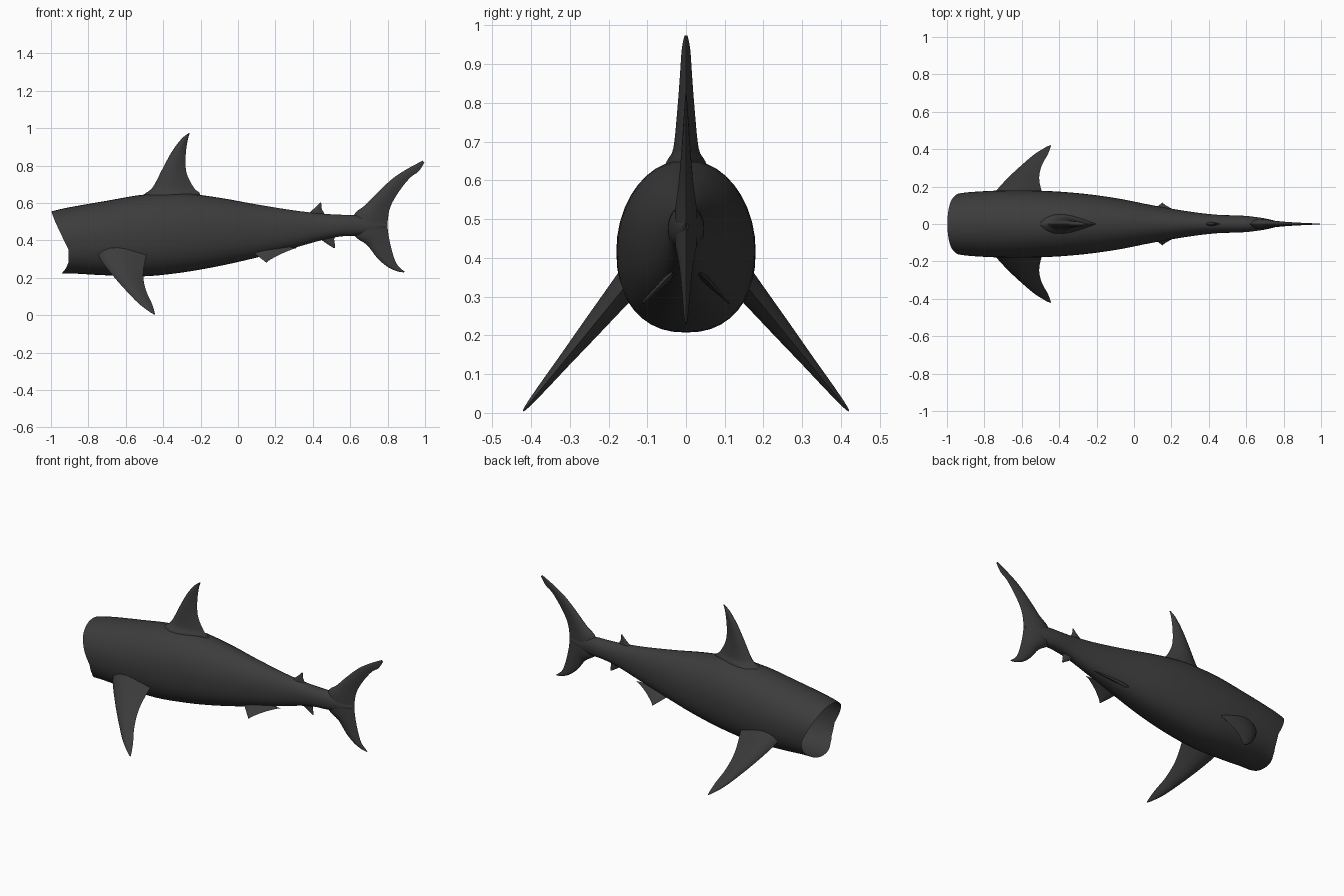
import bpy, bmesh, math
from mathutils import Vector

if "Cube" in bpy.data.objects:
    bpy.data.objects.remove(bpy.data.objects["Cube"])

skin = bpy.data.materials.new("dark_skin")
skin.diffuse_color = (0.045, 0.045, 0.045, 1)
skin.use_nodes = True
skin.node_tree.nodes["Principled BSDF"].inputs["Base Color"].default_value = skin.diffuse_color


def smooth_rows(rows, steps):
    """Catmull-Rom interpolation through rows of numbers."""
    out = []
    for i in range(len(rows) - 1):
        a, b = rows[max(i - 1, 0)], rows[i]
        c, d = rows[i + 1], rows[min(i + 2, len(rows) - 1)]
        for k in range(steps):
            t = k / steps
            out.append([0.5 * (2 * q + (r - p) * t + (2 * p - 5 * q + 4 * r - s) * t * t
                               + (3 * q - p - 3 * r + s) * t ** 3)
                        for p, q, r, s in zip(a, b, c, d)])
    return out + [list(rows[-1])]


def loft(name, rings, cap_start, cap_end):
    """Skin a list of closed rings of points into a smooth object."""
    bm = bmesh.new()
    loops = [[bm.verts.new(p) for p in ring] for ring in rings]
    n = len(loops[0])
    for r0, r1 in zip(loops, loops[1:]):
        for i in range(n):
            j = (i + 1) % n
            bm.faces.new((r0[i], r0[j], r1[j], r1[i]))
    if cap_start:
        bm.faces.new(loops[0])
    if cap_end:
        bm.faces.new(loops[-1])
    bmesh.ops.recalc_face_normals(bm, faces=bm.faces[:])
    mesh = bpy.data.meshes.new(name)
    bm.to_mesh(mesh)
    bm.free()
    obj = bpy.data.objects.new(name, mesh)
    bpy.context.collection.objects.link(obj)
    mesh.materials.append(skin)
    bpy.ops.object.select_all(action='DESELECT')
    obj.select_set(True)
    bpy.context.view_layer.objects.active = obj
    bpy.ops.object.shade_smooth_by_angle(angle=math.radians(50))
    return obj


def fin(name, rows, normal, place):
    """Loft teardrop sections; row = lead a,b, trail a,b, half thickness."""
    n = Vector(normal).normalized()
    half = 9
    rings = []
    for la, lb, ta, tb, h in smooth_rows(rows, 4):
        lead, trail = Vector(place(la, lb)), Vector(place(ta, tb))
        us = [(1 - math.cos(math.pi * k / half)) / 2 for k in range(half + 1)]
        path = [(u, 1) for u in us] + [(u, -1) for u in us[-2:0:-1]]
        rings.append([lead.lerp(trail, u) + n * (side * max(h, 0.001) * math.sin(math.pi * u ** 0.7))
                      for u, side in path])
    loft(name, rings, True, True)


# Body: x, top z, bottom z, half width; front end is open with a curved rim
stations = [(-1, .555, .222, .165), (-.9, .577, .222, .172), (-.7, .612, .213, .179),
            (-.5, .645, .208, .178), (-.3, .652, .228, .165), (-.1, .628, .263, .139),
            (.1, .592, .308, .10), (.3, .560, .36, .066), (.45, .543, .402, .049),
            (.55, .537, .421, .046), (.63, .535, .425, .040), (.72, .515, .44, .026),
            (.79, .49, .47, .006)]


def rim(z):
    """How far the open front edge is set back at height z."""
    pts = [(.22, .055), (.25, .08), (.285, .095), (.35, .095), (.42, .06), (.50, .022), (.56, 0)]
    if z <= pts[0][0]:
        return pts[0][1]
    for (z0, d0), (z1, d1) in zip(pts, pts[1:]):
        if z <= z1:
            return d0 + (d1 - d0) * (z - z0) / (z1 - z0)
    return 0


rings = []
for x, top, bottom, w in smooth_rows(stations, 5):
    ring = []
    for k in range(40):
        a = 2 * math.pi * k / 40
        c, s = math.cos(a), math.sin(a)
        e = 2 / 2.05 if s > 0 else 2 / 2.3
        y = w * math.copysign(abs(c) ** e, c)
        z = (top + bottom) / 2 + (top - bottom) / 2 * math.copysign(abs(s) ** e, s)
        ring.append((x + rim(z) * max(0, 1 - (x + 1) / .25), y, z))
    rings.append(ring)
loft("body", rings, False, True)

# Upright fins on the centre line
upright = lambda x, z: (x, 0, z)
fin("dorsal_fin", [(-.54, .61, -.20, .61, .065), (-.50, .648, -.205, .652, .05),
                   (-.455, .685, -.235, .68, .033), (-.40, .79, -.275, .76, .023),
                   (-.35, .88, -.28, .85, .016), (-.30, .945, -.27, .93, .011),
                   (-.262, .974, -.258, .974, .004)], (0, 1, 0), upright)
fin("second_dorsal_fin", [(.36, .52, .47, .52, .014), (.385, .551, .46, .545, .01),
                          (.42, .582, .447, .572, .006), (.438, .602, .445, .602, .002)],
    (0, 1, 0), upright)
fin("anal_fin", [(.42, .44, .53, .44, .014), (.445, .405, .515, .412, .01),
                 (.475, .382, .517, .385, .006), (.51, .36, .52, .36, .002)],
    (0, 1, 0), upright)
fin("tail_fin", [(.988, .826, .996, .815, .002), (.91, .785, .965, .768, .005),
                 (.83, .733, .92, .735, .008), (.75, .66, .86, .66, .013),
                 (.68, .588, .815, .58, .02), (.62, .535, .80, .50, .028),
                 (.62, .43, .802, .45, .028), (.69, .375, .812, .39, .018),
                 (.745, .305, .83, .32, .011), (.80, .258, .848, .275, .007),
                 (.85, .235, .87, .25, .004), (.885, .229, .892, .232, .002)],
    (0, 1, 0), upright)

# Paired fins, angled down and out on both sides
for side, label in ((1, "left"), (-1, "right")):
    slope = lambda x, y: (x, side * y, .31 - 1.22 * (y - .17))
    fin("pectoral_fin_" + label,
        [(-.77, .12, -.47, .12, .04), (-.735, .18, -.495, .18, .033),
         (-.67, .25, -.507, .25, .025), (-.60, .315, -.492, .315, .017),
         (-.535, .37, -.462, .37, .011), (-.48, .405, -.448, .405, .006),
         (-.45, .42, -.444, .42, .002)], (0, 1.22 * side, 1), slope)
    shallow = lambda x, y: (x, side * y, .365 - (y - .03))
    fin("pelvic_fin_" + label,
        [(.04, .03, .32, .035, .012), (.07, .05, .29, .043, .010),
         (.105, .078, .225, .07, .007), (.14, .105, .17, .10, .004),
         (.15, .113, .155, .112, .002)], (0, side, 1), shallow)
